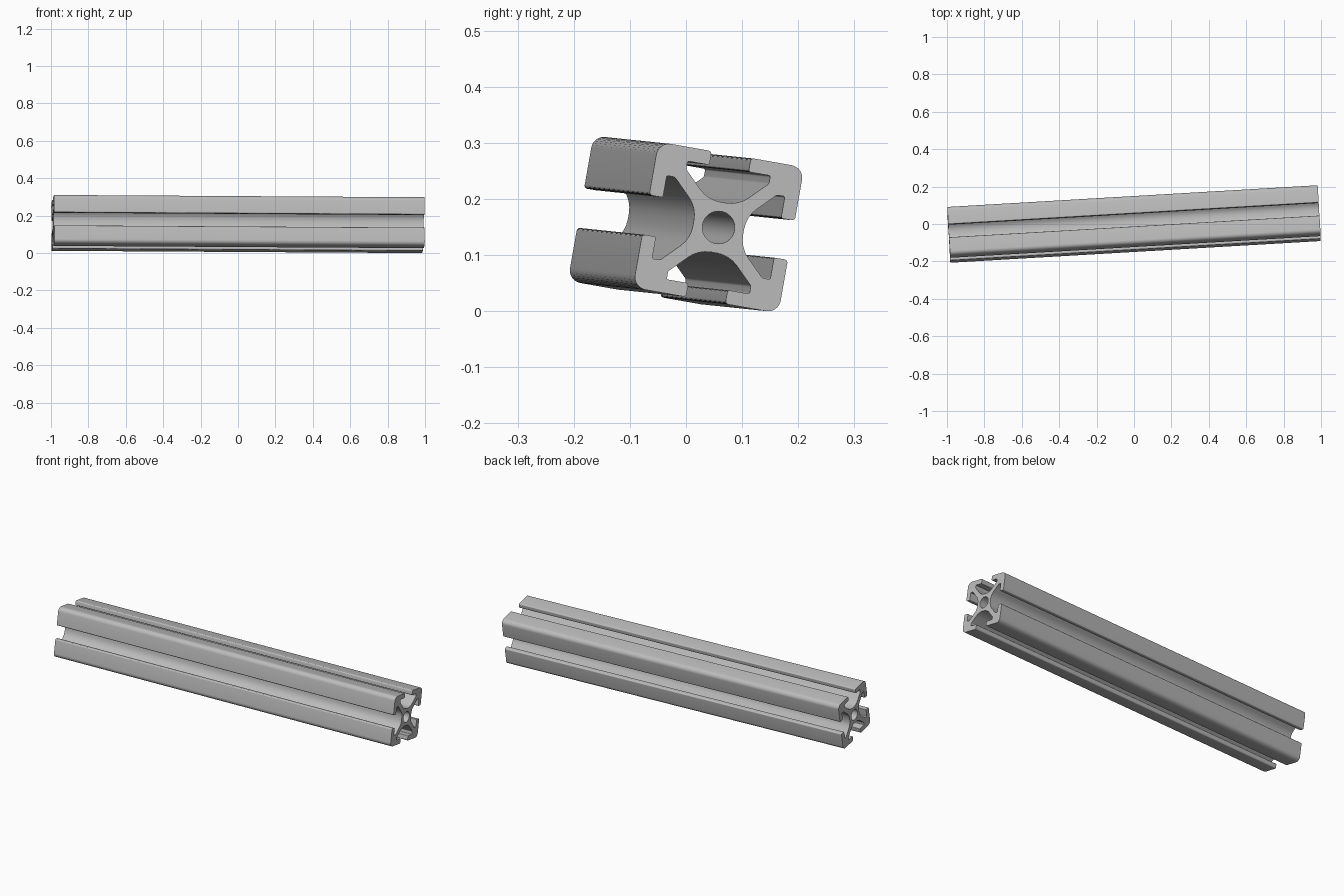
import bpy, bmesh
from math import radians, tan, cos, sin, pi, ceil
from mathutils import Matrix, Vector

cube = bpy.data.objects.get("Cube")
if cube:
    bpy.data.objects.remove(cube)

HALF_LENGTH = 0.992
HOLE_RADIUS = 0.029

# Half of one corner arm: (across, outward, fillet radius)
half_arm = [
    (0.028, 0.0455, 0.055),   # core meets web
    (0.075, 0.0925, 0.006),   # web meets slot pocket
    (0.075, 0.107, 0.003),    # pocket under lip
    (0.0355, 0.107, 0.004),   # lip inner edge
    (0.0355, 0.132, 0.006),   # lip outer edge
]
corner = (0.132, 0.132, 0.023)


def rounded(points):
    """Replace each polygon corner with a tangent arc."""
    out = []
    for i, (x, y, r) in enumerate(points):
        p = Vector((x, y))
        a = (Vector(points[i - 1][:2]) - p).normalized()
        b = (Vector(points[(i + 1) % len(points)][:2]) - p).normalized()
        angle = a.angle(b)
        centre = p + (a + b).normalized() * (r / sin(angle / 2))
        start = p + a * (r / tan(angle / 2)) - centre
        sweep = pi - angle
        turn = -1 if a.x * b.y - a.y * b.x > 0 else 1
        steps = max(3, ceil(sweep / radians(12)))
        for k in range(steps + 1):
            out.append(centre + Matrix.Rotation(turn * sweep * k / steps, 2) @ start)
    return out


# Full section: one mirrored arm repeated around four sides
arm = half_arm + [corner] + [(y, x, r) for x, y, r in reversed(half_arm)]
section = []
for quarter in range(4):
    for x, y, r in arm:
        p = Matrix.Rotation(-quarter * pi / 2, 2) @ Vector((x, y))
        section.append((p.x, p.y, r))
outline = rounded(section)
bore = [(HOLE_RADIUS * cos(2 * pi * i / 40), HOLE_RADIUS * sin(2 * pi * i / 40))
        for i in range(40)]

# Fill the section around the bore and extrude it along the rail
bm = bmesh.new()
for loop in (outline, bore):
    verts = [bm.verts.new((-HALF_LENGTH, u, v)) for u, v in loop]
    for i, vert in enumerate(verts):
        bm.edges.new((verts[i - 1], vert))
bmesh.ops.triangle_fill(bm, edges=bm.edges[:], use_beauty=True)
bmesh.ops.dissolve_limit(bm, angle_limit=0.001, verts=[], edges=bm.edges[:])
result = bmesh.ops.extrude_face_region(bm, geom=bm.faces[:], use_keep_orig=True)
end = [g for g in result["geom"] if isinstance(g, bmesh.types.BMVert)]
bmesh.ops.translate(bm, verts=end, vec=(2 * HALF_LENGTH, 0, 0))
bmesh.ops.recalc_face_normals(bm, faces=bm.faces[:])

# Lay the rail at its slight yaw, pitch and roll, resting on the ground
tilt = (Matrix.Rotation(radians(3.35), 4, 'Z')
        @ Matrix.Rotation(radians(0.35), 4, 'Y')
        @ Matrix.Rotation(radians(-10), 4, 'X'))
bm.transform(tilt)
bm.transform(Matrix.Translation((0, 0, -min(v.co.z for v in bm.verts))))

mesh = bpy.data.meshes.new("slotted_rail")
bm.to_mesh(mesh)
bm.free()
rail = bpy.data.objects.new("slotted_rail", mesh)
bpy.context.collection.objects.link(rail)

# Bare aluminium grey
colour = (0.5, 0.5, 0.5, 1)
metal = bpy.data.materials.new("aluminium_grey")
metal.use_nodes = True
metal.diffuse_color = colour
metal.node_tree.nodes["Principled BSDF"].inputs["Base Color"].default_value = colour
mesh.materials.append(metal)

bpy.context.view_layer.objects.active = rail
rail.select_set(True)
bpy.ops.object.shade_smooth_by_angle(angle=radians(30))
